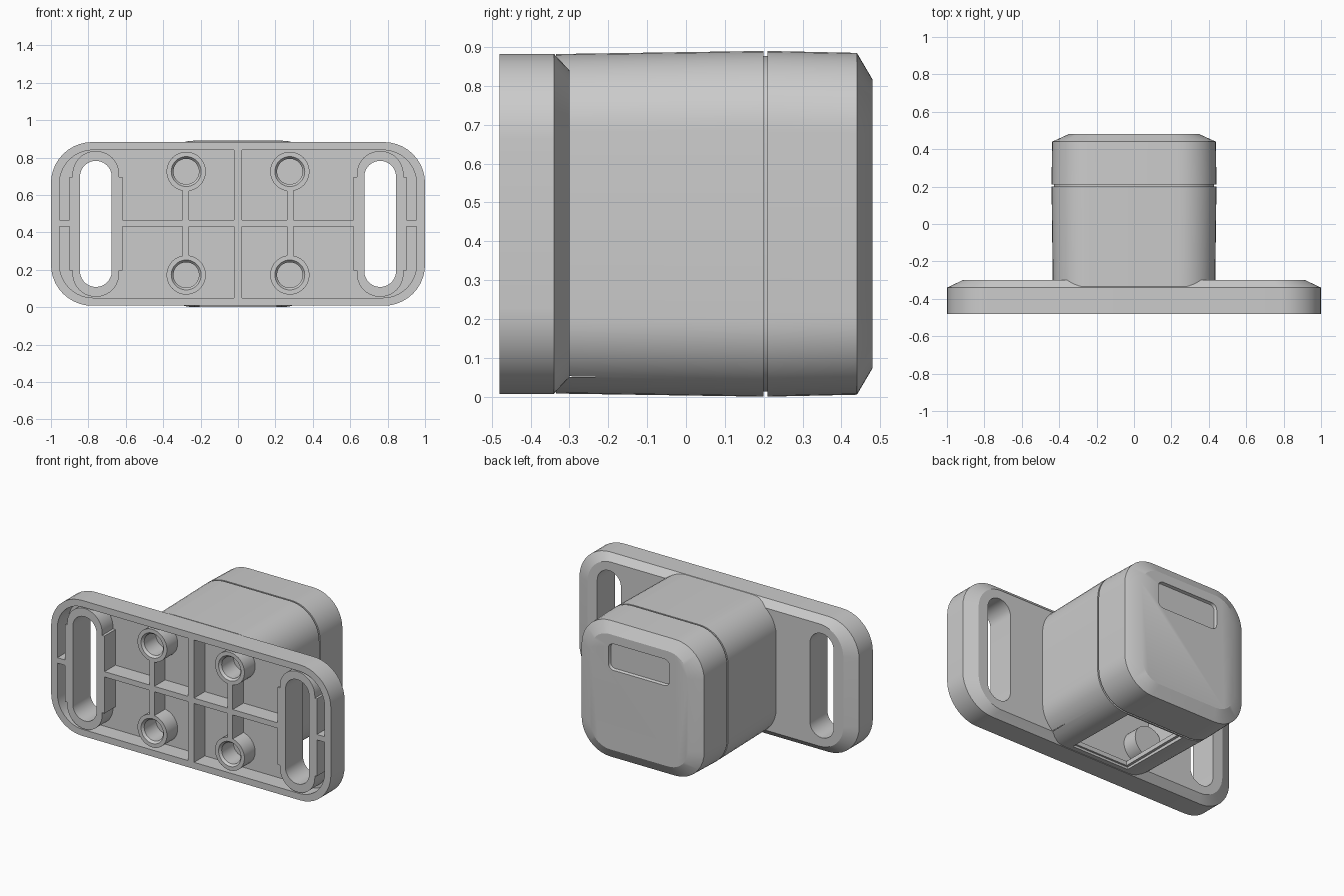
import bpy, bmesh, math

if "Cube" in bpy.data.objects:
    bpy.data.objects.remove(bpy.data.objects["Cube"])

CZ = 0.445  # height of the centre line


def outline(y, hx, hz, r, cx=0, cz=CZ, n=10):
    """Rounded rectangle in the xz plane; r = hx gives a slot or circle."""
    pts = []
    for q, (sx, sz) in enumerate(((1, 1), (-1, 1), (-1, -1), (1, -1))):
        for i in range(n + 1):
            a = math.pi / 2 * (q + i / n)
            pts.append((cx + sx * (hx - r) + r * math.cos(a), y,
                        cz + sz * (hz - r) + r * math.sin(a)))
    return pts


def loft(name, sections, tube=False, smooth=True):
    bm = bmesh.new()
    loops = [[bm.verts.new(p) for p in s] for s in sections]
    pairs = list(zip(loops, loops[1:]))
    if tube:
        pairs.append((loops[-1], loops[0]))
    for a, b in pairs:
        for i in range(len(a)):
            j = (i + 1) % len(a)
            bm.faces.new((a[i], a[j], b[j], b[i]))
    if not tube:
        bm.faces.new(loops[0])
        bm.faces.new(loops[-1])
    bmesh.ops.remove_doubles(bm, verts=bm.verts[:], dist=1e-5)
    bmesh.ops.recalc_face_normals(bm, faces=bm.faces[:])
    me = bpy.data.meshes.new(name)
    bm.to_mesh(me)
    bm.free()
    ob = bpy.data.objects.new(name, me)
    bpy.context.collection.objects.link(ob)
    if smooth:
        shade(ob)
    return ob


def activate(ob):
    bpy.ops.object.select_all(action='DESELECT')
    ob.select_set(True)
    bpy.context.view_layer.objects.active = ob


def shade(ob):
    activate(ob)
    bpy.ops.object.shade_smooth_by_angle(angle=math.radians(25))


def box(name, x0, x1, y0, y1, z0, z1):
    def s(y):
        return [(x0, y, z0), (x1, y, z0), (x1, y, z1), (x0, y, z1)]
    return loft(name, [s(y0), s(y1)], smooth=False)


def cut(ob, cutters):
    for c in cutters:
        c.hide_render = True
        m = ob.modifiers.new("cut", 'BOOLEAN')
        m.operation, m.object, m.solver = 'DIFFERENCE', c, 'EXACT'
        activate(ob)
        bpy.ops.object.modifier_apply(modifier=m.name)
        bpy.data.objects.remove(c)
    shade(ob)


FRONT, FLOOR = -0.48, -0.37
SLOT_X, SLOT_HX, SLOT_HZ = 0.76, 0.085, 0.337
BOSSES = [(x, z) for x in (-0.277, 0.277) for z in (0.172, 0.725)]

# mounting plate: chamfered back, pocketed front, slots and screw bores
plate = loft("mounting_plate", [outline(FRONT, 1, 0.4375, 0.22),
                                outline(-0.34, 1, 0.4375, 0.22),
                                outline(-0.30, 0.915, 0.395, 0.17)])
cut(plate,
    [loft("pocket", [outline(-0.6, 0.955, 0.395, 0.18), outline(FLOOR, 0.955, 0.395, 0.18)])]
    + [loft("slot", [outline(y, SLOT_HX, SLOT_HZ, SLOT_HX, s * SLOT_X) for y in (-0.6, -0.2)])
       for s in (-1, 1)]
    + [loft("bore", [outline(y, 0.068, 0.068, 0.068, x, z) for y in (-0.6, -0.345)])
       for x, z in BOSSES])

# walls around the strap slots, with thicker sides
for s in (-1, 1):
    x = s * SLOT_X
    loft("slot_wall", [outline(FRONT, 0.125, 0.39, 0.125, x),
                       outline(FLOOR + 0.005, 0.125, 0.39, 0.125, x),
                       outline(FLOOR + 0.005, SLOT_HX, SLOT_HZ, SLOT_HX, x),
                       outline(FRONT, SLOT_HX, SLOT_HZ, SLOT_HX, x)], tube=True)
    for a, b in ((0.618, 0.65), (0.87, 0.9)):
        box("slot_wall_side", *sorted((s * a, s * b)), FRONT, FLOOR + 0.005, 0.195, 0.695)
    box("outer_rib", *sorted((s * 0.89, s * 0.965)), FRONT, FLOOR + 0.005, 0.43, 0.465)
    # rib joining the two screw bosses of one side
    box("boss_rib", s * 0.28 - 0.018, s * 0.28 + 0.018, FRONT, FLOOR + 0.005, 0.265, 0.63)

# main ribs
box("middle_rib_horizontal", -0.63, 0.63, FRONT, FLOOR + 0.005, 0.43, 0.465)
box("middle_rib_vertical", -0.022, 0.022, FRONT, FLOOR + 0.005, 0.045, 0.845)

# screw bosses with countersunk mouths
for x, z in BOSSES:
    loft("screw_boss", [outline(y, r, r, r, x, z) for y, r in
                        ((FRONT, 0.105), (FLOOR + 0.005, 0.105), (FLOOR + 0.005, 0.068),
                         (FRONT + 0.015, 0.068), (FRONT, 0.08))], tube=True)

# housing with a seam groove and chamfered end
body = loft("housing", [outline(-0.335, 0.434, 0.437, 0.2),
                        outline(0.2, 0.441, 0.445, 0.205),
                        outline(0.2, 0.428, 0.432, 0.192),
                        outline(0.21, 0.428, 0.432, 0.192),
                        outline(0.21, 0.441, 0.445, 0.205),
                        outline(0.44, 0.438, 0.44, 0.205),
                        outline(0.48, 0.35, 0.372, 0.14)])
cut(body, [
    box("cavity", -0.36, 0.36, -0.3, 0.175, 0.05, 0.8),
    box("opening", -0.188, 0.188, -0.29, 0.172, -0.1, 0.1),
    box("opening_step", -0.205, 0.205, -0.302, 0.19, -0.1, 0.022),
    loft("window", [outline(0.462, 0.213, 0.08, 0.03, 0, 0.675, 5),
                    outline(0.469, 0.216, 0.083, 0.033, 0, 0.675, 5),
                    outline(0.6, 0.245, 0.112, 0.062, 0, 0.675, 5)])])

# screw posts inside the housing
for x, z in BOSSES:
    loft("screw_post", [outline(y, 0.1, 0.1, 0.1, x, z) for y in (-0.31, -0.2)])
